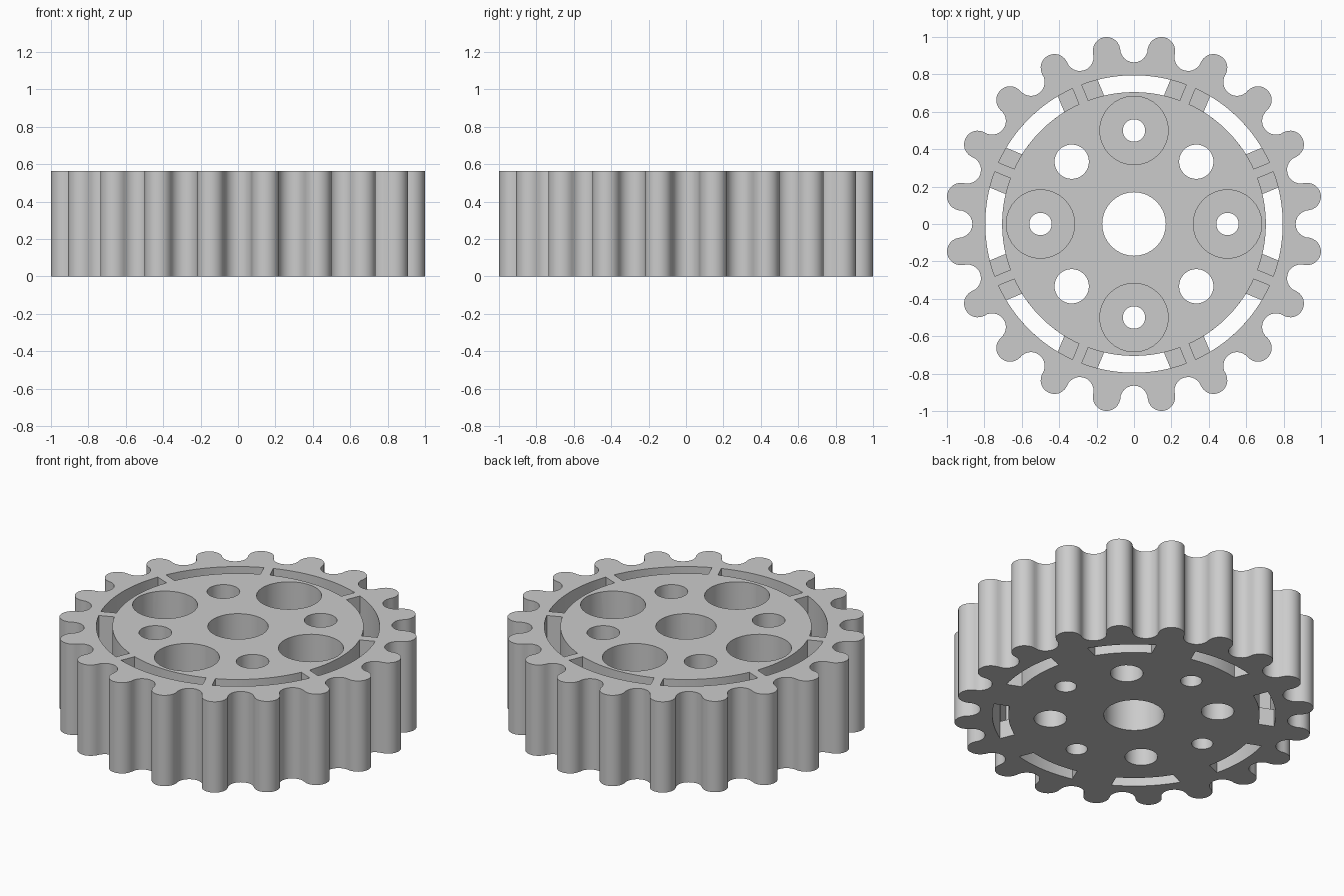
import bpy, bmesh, math
from math import sin, cos, pi, radians

if "Cube" in bpy.data.objects:
    bpy.data.objects.remove(bpy.data.objects["Cube"])

HEIGHT, WEB = 0.5625, 0.11          # gear height, thickness of the bottom web
TEETH, PITCH = 20, 0.9375           # tooth count, radius of the tooth centres
BUMP = PITCH * sin(pi / TEETH / 2)  # radius of tooth tips and of valleys


def prism(name, outline, z0, z1):
    """Extrude a closed 2D outline from z0 to z1."""
    bm = bmesh.new()
    face = bm.faces.new([bm.verts.new((x, y, z0)) for x, y in outline])
    top = bmesh.ops.extrude_face_region(bm, geom=[face])["geom"]
    for v in top:
        if isinstance(v, bmesh.types.BMVert):
            v.co.z = z1
    bmesh.ops.recalc_face_normals(bm, faces=bm.faces)
    mesh = bpy.data.meshes.new(name)
    bm.to_mesh(mesh)
    bm.free()
    obj = bpy.data.objects.new(name, mesh)
    bpy.context.collection.objects.link(obj)
    return obj


def circle(x, y, r, n=32):
    return [(x + r * cos(2 * pi * i / n), y + r * sin(2 * pi * i / n)) for i in range(n)]


def slot(angle, half_spoke, r0=0.705, r1=0.795, n=16):
    """Curved slot whose ends run parallel to the spokes beside it."""
    pts = []
    for r, order in ((r0, range(n + 1)), (r1, range(n, -1, -1))):
        half = pi / 8 - math.asin(half_spoke / r)
        pts += [(r * cos(angle + half * (2 * i / n - 1)),
                 r * sin(angle + half * (2 * i / n - 1))) for i in order]
    return pts


# Tooth outline: alternating round tips and round valleys on the pitch circle
outline, STEPS = [], 12
for k in range(2 * TEETH):
    a = pi / 2 + k * pi / TEETH
    sign = 1 if k % 2 else -1                     # odd: tooth tip, even: valley
    cx, cy = PITCH * cos(a), PITCH * sin(a)
    for i in range(STEPS):
        t = -pi / 2 + pi * i / STEPS
        radial, side = sign * BUMP * cos(t), BUMP * sin(t)
        outline.append((cx + radial * cos(a) - side * sin(a),
                        cy + radial * sin(a) + side * cos(a)))
gear = prism("gear_wheel", outline, 0, HEIGHT)

# Cutters: through cuts first, then the wider pockets above the web
through = [circle(0, 0, 0.17)]
pockets = []
for k in range(4):
    a, d = k * pi / 2, k * pi / 2 + pi / 4
    through.append(circle(0.5 * cos(a), 0.5 * sin(a), 0.06))        # bolt hole
    through.append(circle(0.471 * cos(d), 0.471 * sin(d), 0.092))   # lightening hole
    pockets.append(circle(0.5 * cos(a), 0.5 * sin(a), 0.183))       # counterbore
for k in range(8):
    through.append(slot(k * pi / 4, 0.115))
    pockets.append(slot(k * pi / 4, 0.027))

for label, shapes, z0 in (("through_cutter", through, -0.1), ("pocket_cutter", pockets, WEB)):
    parts = [prism(label, s, z0, HEIGHT + 0.1) for s in shapes]
    bpy.ops.object.select_all(action='DESELECT')
    for p in parts:
        p.select_set(True)
    bpy.context.view_layer.objects.active = parts[0]
    bpy.ops.object.join()
    cutter = bpy.context.view_layer.objects.active
    cutter.hide_render = True
    bpy.ops.object.select_all(action='DESELECT')
    gear.select_set(True)
    bpy.context.view_layer.objects.active = gear
    mod = gear.modifiers.new(label, 'BOOLEAN')
    mod.operation, mod.solver, mod.object = 'DIFFERENCE', 'EXACT', cutter
    bpy.ops.object.modifier_apply(modifier=mod.name)
    bpy.data.objects.remove(cutter, do_unlink=True)

# Plain grey finish, smooth walls with crisp rims
grey = bpy.data.materials.new("plain_grey")
grey.diffuse_color = (0.6, 0.6, 0.6, 1)
grey.use_nodes = True
grey.node_tree.nodes["Principled BSDF"].inputs["Base Color"].default_value = grey.diffuse_color
gear.data.materials.clear()
gear.data.materials.append(grey)
bpy.ops.object.shade_smooth_by_angle(angle=radians(35))
